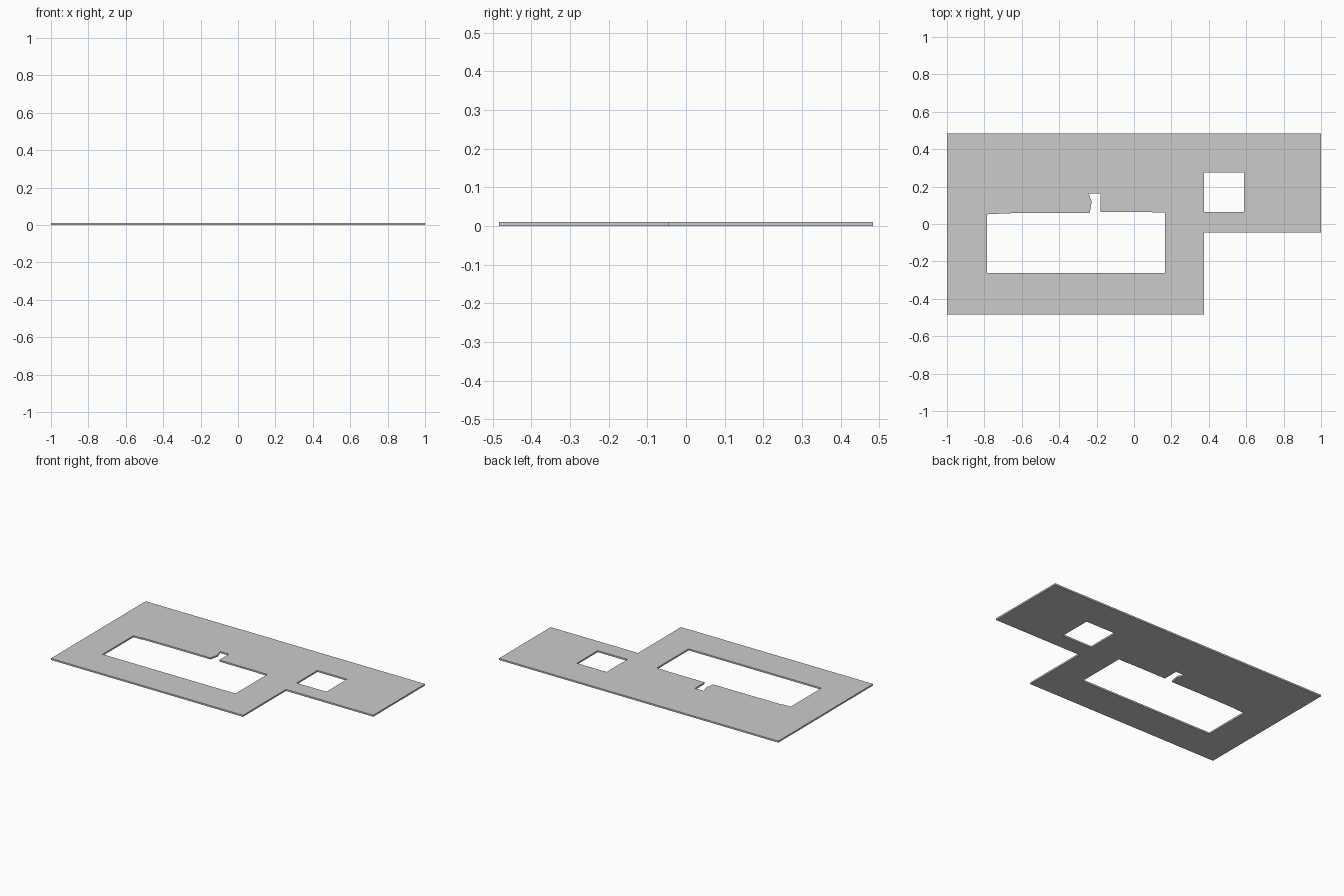
import bpy, bmesh

if "Cube" in bpy.data.objects:
    bpy.data.objects.remove(bpy.data.objects["Cube"])

THICK = 0.0105

# Outline of the L-shaped slab
outer = [(-1, -0.484), (0.375, -0.484), (0.375, -0.045), (1, -0.045), (1, 0.484), (-1, 0.484)]

# Large courtyard opening with its small notch
courtyard = [(-0.785, -0.263), (0.166, -0.263), (0.166, 0.062), (0.095, 0.062), (0.095, 0.064),
             (-0.179, 0.064), (-0.179, 0.164), (-0.243, 0.164), (-0.226, 0.118), (-0.237, 0.059),
             (-0.45, 0.059), (-0.725, 0.057), (-0.725, 0.053), (-0.785, 0.052)]

# Small square opening
square = [(0.375, 0.063), (0.588, 0.063), (0.588, 0.276), (0.375, 0.276)]

# Filled flat curve: inner loops become holes
curve = bpy.data.curves.new("slab_profile", 'CURVE')
curve.dimensions = '2D'
curve.fill_mode = 'BOTH'
curve.extrude = THICK / 2
for loop in (outer, courtyard, square):
    sp = curve.splines.new('POLY')
    sp.points.add(len(loop) - 1)
    for p, (x, y) in zip(sp.points, loop):
        p.co = (x, y, 0, 1)
    sp.use_cyclic_u = True

slab = bpy.data.objects.new("slab", curve)
bpy.context.collection.objects.link(slab)
bpy.context.view_layer.objects.active = slab
slab.select_set(True)
bpy.ops.object.convert(target='MESH')
slab = bpy.context.view_layer.objects.active

# Weld the caps to the walls and set the slab on the ground
bm = bmesh.new()
bm.from_mesh(slab.data)
bmesh.ops.remove_doubles(bm, verts=bm.verts, dist=1e-4)
bmesh.ops.translate(bm, verts=bm.verts, vec=(0, 0, THICK / 2))
bmesh.ops.recalc_face_normals(bm, faces=bm.faces)
for f in bm.faces:
    f.smooth = False
bm.to_mesh(slab.data)
bm.free()
slab.name = "slab"
